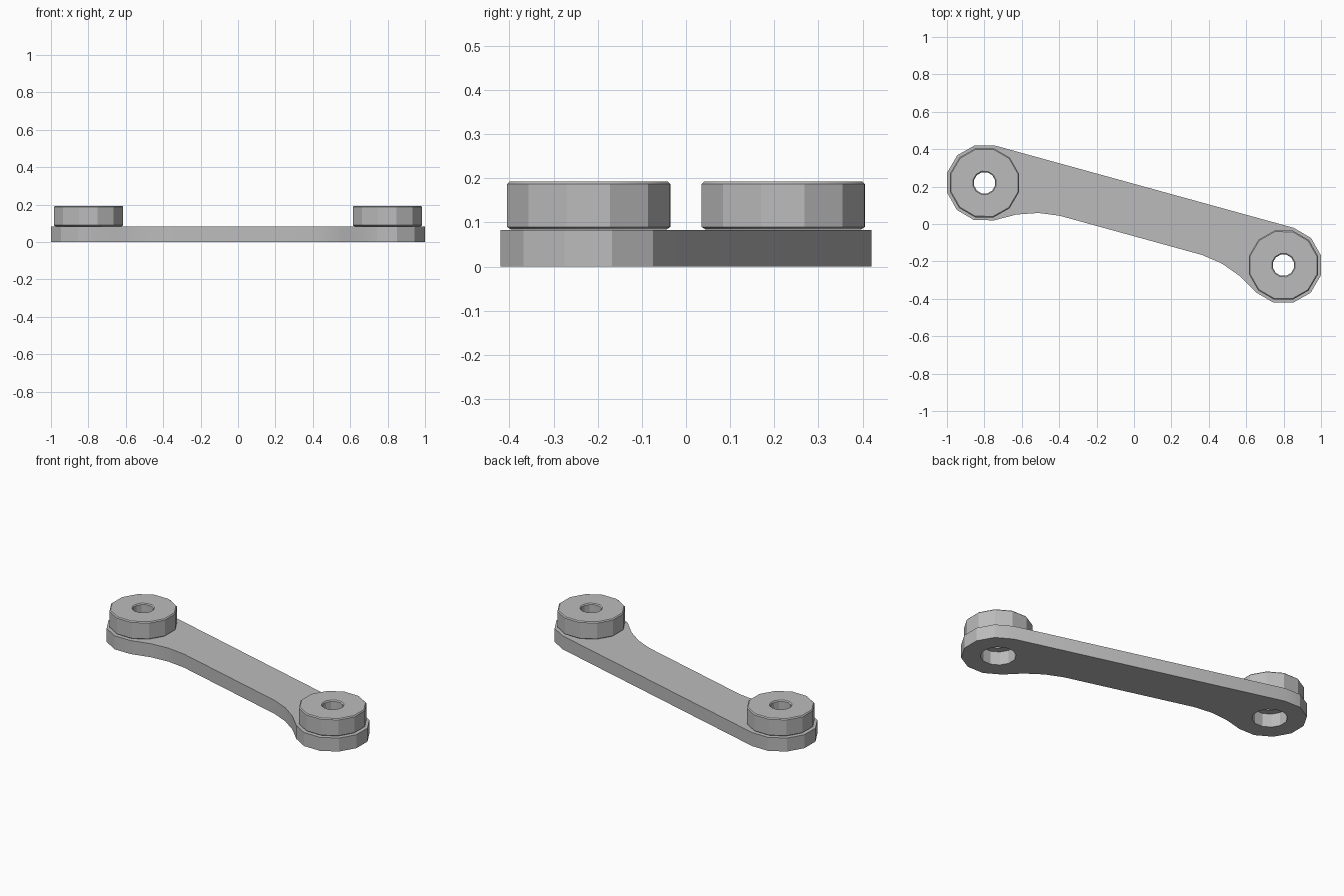
import bpy, bmesh, math
from mathutils import Matrix

if "Cube" in bpy.data.objects:
    bpy.data.objects.remove(bpy.data.objects["Cube"], do_unlink=True)

SIDES = 12
HALF_SPAN = 0.829
PLATE_TOP = 0.083
TILT = Matrix.Rotation(math.radians(-15.4), 4, 'Z')

steel = bpy.data.materials.new("grey steel")
steel.use_nodes = True
steel.diffuse_color = (0.5, 0.5, 0.5, 1)
steel.node_tree.nodes["Principled BSDF"].inputs["Base Color"].default_value = (0.5, 0.5, 0.5, 1)


def circle(cx, radius, first=0, last=360):
    step = 360 // SIDES
    return [(cx + radius * math.cos(math.radians(a)), radius * math.sin(math.radians(a)))
            for a in range(first, last, step)]


def finish(bm, name):
    bmesh.ops.recalc_face_normals(bm, faces=bm.faces[:])
    bm.transform(TILT)
    mesh = bpy.data.meshes.new(name)
    bm.to_mesh(mesh)
    bm.free()
    mesh.materials.append(steel)
    obj = bpy.data.objects.new(name, mesh)
    bpy.context.collection.objects.link(obj)
    bpy.ops.object.select_all(action='DESELECT')
    obj.select_set(True)
    bpy.context.view_layer.objects.active = obj
    bpy.ops.object.shade_smooth_by_angle(angle=math.radians(28))


# Link plate: rounded ends, straight back edge, necked front edge, two pin holes
neck = [(0.396, -0.063), (0.509, -0.079), (0.619, -0.118)]
half = neck + circle(HALF_SPAN, 0.207, -120, 91)
outline = half + [(-x, y) for x, y in reversed(half)]
bm = bmesh.new()
edges = []
for loop in (outline, circle(HALF_SPAN, 0.1), circle(-HALF_SPAN, 0.1)):
    verts = [bm.verts.new((x, y, 0)) for x, y in loop]
    edges += [bm.edges.new((verts[i - 1], verts[i])) for i in range(len(verts))]
bmesh.ops.triangle_fill(bm, edges=edges, use_beauty=True, normal=(0, 0, 1))
grown = bmesh.ops.extrude_face_region(bm, geom=bm.faces[:], use_keep_orig=True)
top = [g for g in grown["geom"] if isinstance(g, bmesh.types.BMVert)]
bmesh.ops.translate(bm, verts=top, vec=(0, 0, PLATE_TOP))
finish(bm, "link_plate")


# Rollers: bored discs with a fine chamfer on the outer rims and the bore
def roller(name, cx):
    low, high, c = PLATE_TOP + 0.001, 0.193, 0.006
    profile = [(0.058, low), (0.188 - c, low), (0.191, low + c),
               (0.191, high - c), (0.191 - c, high), (0.058 + c, high), (0.058, high - c)]
    bm = bmesh.new()
    rings = [[bm.verts.new((x, y, z)) for x, y in circle(cx, r)] for r, z in profile]
    for k, ring in enumerate(rings):
        prev = rings[k - 1]
        for i in range(SIDES):
            bm.faces.new((prev[i - 1], prev[i], ring[i], ring[i - 1]))
    finish(bm, name)


roller("left_roller", HALF_SPAN)
roller("right_roller", -HALF_SPAN)
